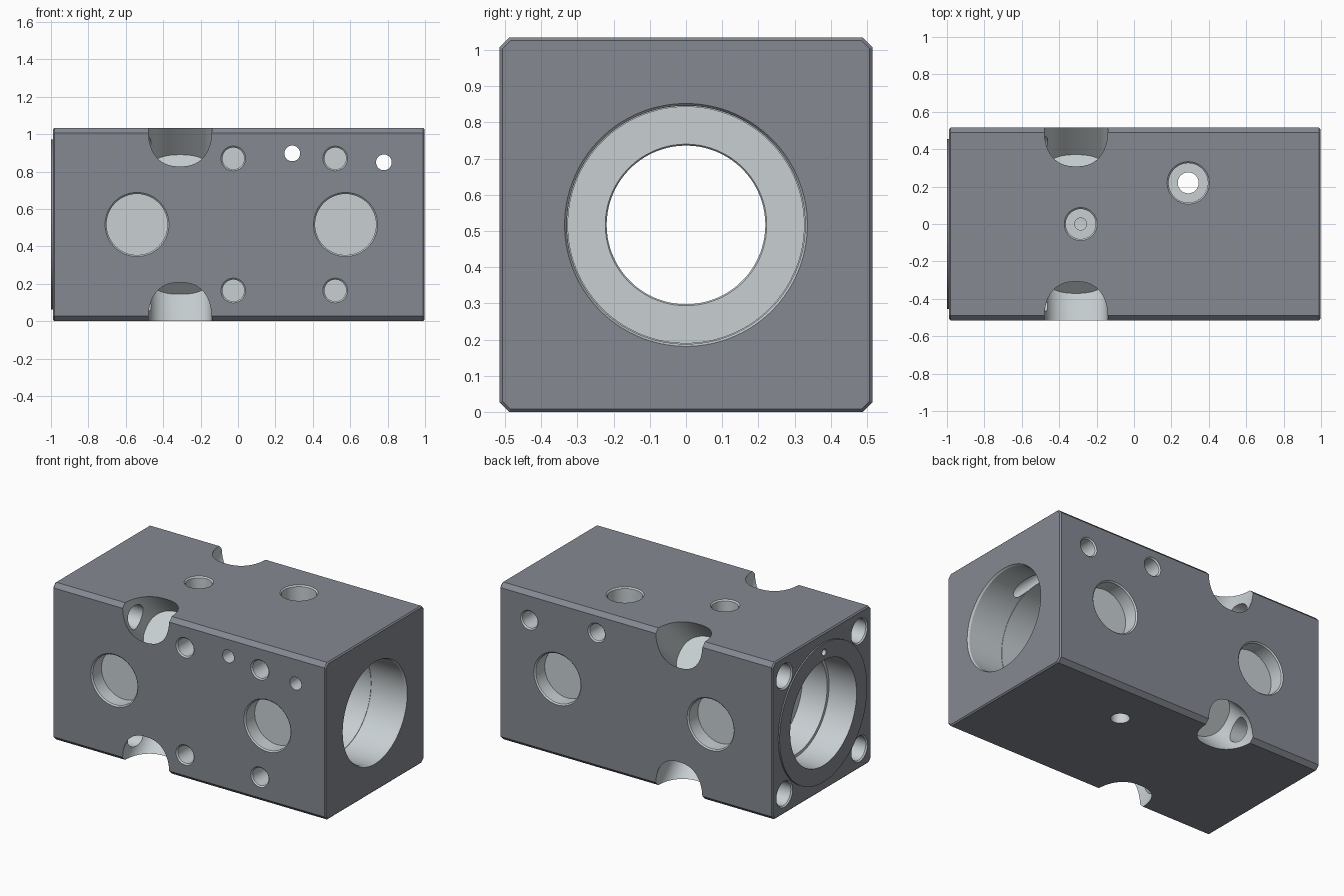
import bpy, bmesh, math
from mathutils import Vector

if "Cube" in bpy.data.objects:
    bpy.data.objects.remove(bpy.data.objects["Cube"])

Y, Z, H = 0.515, 0.517, 1.034   # half depth, bore height, block height
XL, XR = -0.99, 0.997


def material(name, colour):
    m = bpy.data.materials.new(name)
    m.diffuse_color = (*colour, 1)
    m.use_nodes = True
    m.node_tree.nodes["Principled BSDF"].inputs["Base Color"].default_value = m.diffuse_color
    return m


# dark outer skin, lighter machined holes
MATS = [material("dark_skin", (0.234, 0.248, 0.286)),
        material("machined_metal", (0.58, 0.63, 0.65))]


def add_object(name, bm, slot=0):
    bmesh.ops.recalc_face_normals(bm, faces=bm.faces)
    for f in bm.faces:
        f.material_index = slot
    me = bpy.data.meshes.new(name)
    bm.to_mesh(me)
    bm.free()
    for m in MATS:
        me.materials.append(m)
    ob = bpy.data.objects.new(name, me)
    bpy.context.collection.objects.link(ob)
    return ob


def turned(name, start, direction, profile, seg=64, slot=1, squash=1.0, power=2.0):
    """Round solid: profile is (depth along direction, radius); squash/power flatten it."""
    d = Vector(direction).normalized()
    u = Vector((1, 0, 0)) if abs(d.x) < 0.5 else Vector((0, 1, 0))
    v = d.cross(u) * squash

    def rounded(t):
        return math.copysign(abs(t) ** (2 / power), t)

    angles = [2 * math.pi * (i + 0.5) / seg for i in range(seg)]
    bm = bmesh.new()
    rings = []
    for t, r in profile:
        c = Vector(start) + d * t
        rings.append([bm.verts.new(c + r * (rounded(math.cos(a)) * u + rounded(math.sin(a)) * v))
                      for a in angles])
    for a, b in zip(rings, rings[1:]):
        for i in range(seg):
            j = (i + 1) % seg
            bm.faces.new((a[i], a[j], b[j], b[i]))
    bm.faces.new(rings[0])
    bm.faces.new(rings[-1])
    return add_object(name, bm, slot)


def boolean(tool, operation='DIFFERENCE'):
    mod = block.modifiers.new("cut", 'BOOLEAN')
    mod.operation = operation
    mod.solver = 'EXACT'
    mod.object = tool
    bpy.context.view_layer.objects.active = block
    bpy.ops.object.modifier_apply(modifier=mod.name)
    bpy.data.objects.remove(tool)


def drill(start, direction, *steps, rim=0.008):
    """Hole with a broken rim; steps are (radius, end depth) from the outside in."""
    r0 = steps[0][0]
    profile = [(-0.04, r0 + rim), (0, r0 + rim), (rim, r0)]
    for i, (r, end) in enumerate(steps):
        if i:
            profile.append((steps[i - 1][1], r))
        profile.append((end, r))
    boolean(turned("cutter", start, direction, profile))


# main block: square section with chamfered long edges
c = 0.027
section = [(-Y + c, 0), (Y - c, 0), (Y, c), (Y, H - c),
           (Y - c, H), (-Y + c, H), (-Y, H - c), (-Y, c)]
bm = bmesh.new()
face = bm.faces.new([bm.verts.new((XL, y, z)) for y, z in section])
new = bmesh.ops.extrude_face_region(bm, geom=[face])['geom']
bmesh.ops.translate(bm, vec=(XR - XL, 0, 0),
                    verts=[g for g in new if isinstance(g, bmesh.types.BMVert)])
ends = [e for e in bm.edges if abs(e.verts[0].co.x - e.verts[1].co.x) < 1e-5]
bmesh.ops.bevel(bm, geom=ends, offset=0.008, segments=1, affect='EDGES')
block = add_object("manifold_block", bm)

# raised sealing land on the left end
boolean(turned("land", (-1, 0, Z), (1, 0, 0), [(0, 0.455), (0.3, 0.455)], 96, slot=0), 'UNION')

# stepped main bore, left to right
boolean(turned("bore", (0, 0, Z), (1, 0, 0),
               [(-1.1, 0.345), (-0.8, 0.345), (-0.8, 0.325), (-0.62, 0.325),
                (-0.62, 0.223), (-0.615, 0.219), (-0.405, 0.219), (-0.4, 0.223),
                (-0.4, 0.326), (0.74, 0.326), (0.74, 0.329), (0.985, 0.329),
                (1.0, 0.337), (1.1, 0.337)], 96))

# diagonal bolt pockets on the four long edges, with bolt holes from the left end
for sy in (-1, 1):
    for top in (0, 1):
        sz = 1 if top else -1
        boolean(turned("pocket", (-0.31, sy * Y, H * top), (0, -sy, -sz),
                       [(-0.2, 0.17), (0.35, 0.17)], squash=0.86, power=2.4))
        drill((XL, sy * 0.39, Z + sz * 0.387), (1, 0, 0), (0.077, 0.64))

# large blind ports, front and back
for x in (-0.54, 0.575):
    for s in (-1, 1):
        drill((x, s * Y, Z), (0, -s, 0), (0.163, 0.1))

# four blind mounting holes on the front
for x in (-0.025, 0.52):
    for z in (0.164, 0.87):
        drill((x, -Y, z), (0, 1, 0), (0.058, 0.16))

# two cross holes, wider at the back
for x, z in ((0.29, 0.897), (0.78, 0.849)):
    drill((x, Y, z), (0, -1, 0), (0.055, 0.17), (0.042, 1.2))

# top ports: stepped blind one and one through to the underside
drill((-0.285, 0, H), (0, 0, -1), (0.08, 0.12), (0.032, 0.35))
drill((0.29, 0.22, H), (0, 0, -1), (0.105, 0.182), (0.056, 1.2))

# pin hole in the sealing land
drill((-1, -0.01, Z + 0.395), (1, 0, 0), (0.02, 0.08), rim=0.002)

bpy.ops.object.select_all(action='DESELECT')
block.select_set(True)
bpy.context.view_layer.objects.active = block
bpy.ops.object.shade_smooth_by_angle(angle=math.radians(25))
